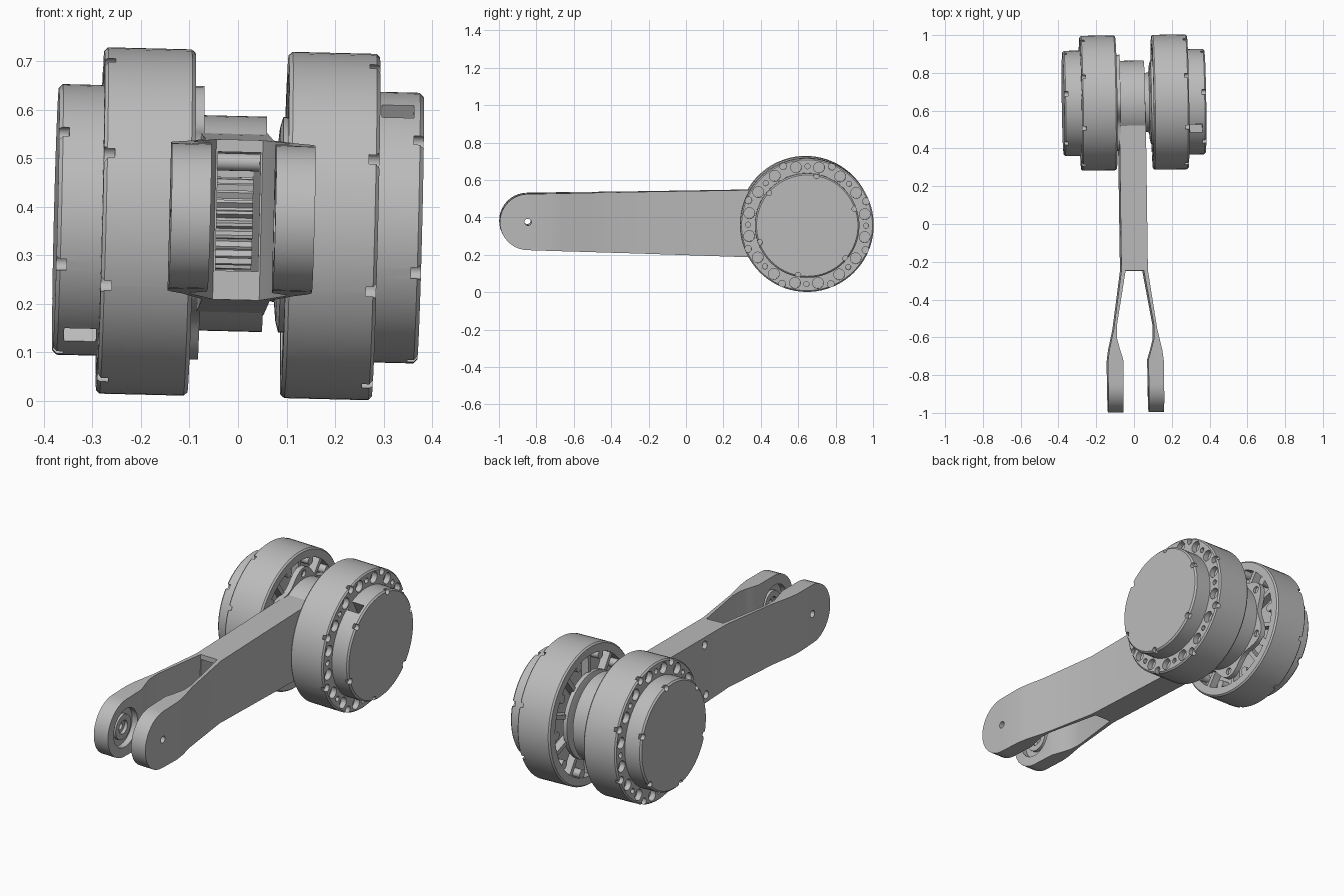
import bpy
import bmesh
from math import sin, cos, pi, radians
from mathutils import Matrix

if "Cube" in bpy.data.objects:
    bpy.data.objects.remove(bpy.data.objects["Cube"], do_unlink=True)

grey = bpy.data.materials.new("machined_grey")
grey.use_nodes = True
grey.diffuse_color = (0.5, 0.5, 0.5, 1)
grey.node_tree.nodes["Principled BSDF"].inputs["Base Color"].default_value = (0.5, 0.5, 0.5, 1)

parts = []
ARM_X = -0.013   # the link sits slightly off centre between the motors
PIN_Y = -1.49    # fork pin, measured from the motor axis


def make(name, bm, part=True):
    bmesh.ops.remove_doubles(bm, verts=bm.verts, dist=1e-5)
    bmesh.ops.recalc_face_normals(bm, faces=bm.faces)
    mesh = bpy.data.meshes.new(name)
    bm.to_mesh(mesh)
    bm.free()
    mesh.materials.append(grey)
    obj = bpy.data.objects.new(name, mesh)
    bpy.context.collection.objects.link(obj)
    if part:
        parts.append(obj)
    return obj


def lathe(bm, profile, y=0, z=0, steps=72):
    """Turn an (x, radius) profile around an axis parallel to x."""
    verts = [bm.verts.new((x, y + r, z)) for x, r in profile]
    edges = [bm.edges.new(pair) for pair in zip(verts, verts[1:])]
    bmesh.ops.spin(bm, geom=verts + edges, axis=(1, 0, 0), cent=(0, y, z),
                   angle=2 * pi, steps=steps)


def rod(bm, x0, x1, r, y=0, z=0, steps=20):
    lathe(bm, [(x0, 0), (x0, r), (x1, r), (x1, 0)], y, z, steps)


def polar_rods(bm, x0, x1, r, ring, angles, steps=16):
    for a in angles:
        rod(bm, x0, x1, r, ring * cos(radians(a)), ring * sin(radians(a)), steps)


def box(bm, centre, size, turn=0):
    m = Matrix.Rotation(radians(turn), 4, 'X') @ Matrix.Translation(centre)
    bmesh.ops.create_cube(bm, size=1, matrix=m @ Matrix.Diagonal((*size, 1)))


def prism(bm, points, place, lo, hi):
    """Extrude a 2D outline; place(u, v, w) gives the 3D position."""
    ends = [[bm.verts.new(place(u, v, w)) for u, v in points] for w in (lo, hi)]
    bm.faces.new(ends[0])
    bm.faces.new(ends[1])
    n = len(points)
    for i in range(n):
        j = (i + 1) % n
        bm.faces.new((ends[0][i], ends[0][j], ends[1][j], ends[1][i]))


def combine(obj, bm, operation='DIFFERENCE'):
    tool = make("cutter", bm, part=False)
    tool.hide_render = True
    mod = obj.modifiers.new("cut", 'BOOLEAN')
    mod.operation, mod.solver, mod.object = operation, 'EXACT', tool
    bpy.context.view_layer.objects.active = obj
    bpy.ops.object.modifier_apply(modifier=mod.name)
    bpy.data.objects.remove(tool, do_unlink=True)


def side_plane(u, v, w):
    return (w, u, v)


# Motors: housing, back cap and spoked inner face on each side
for s, side in ((1, "left"), (-1, "right")):
    bm = bmesh.new()
    lathe(bm, [(s * x, r) for x, r in (
        (0.1, 0), (0.1, 0.17), (0.14, 0.17), (0.14, 0.31), (0.096, 0.31), (0.096, 0.35),
        (0.104, 0.357), (0.277, 0.357), (0.284, 0.35), (0.284, 0))], steps=80)
    housing = make(side + "_motor_housing", bm)
    bm = bmesh.new()
    eighths = [45 * i for i in range(8)]
    polar_rods(bm, s * 0.255, s * 0.3, 0.029, 0.315,
               [a + d for a in eighths for d in (-11.25, 11.25)])
    polar_rods(bm, s * 0.265, s * 0.3, 0.014, 0.315, eighths, 12)
    polar_rods(bm, s * 0.262, s * 0.3, 0.019, 0.341, [a + 22.5 for a in eighths])
    combine(housing, bm)

    # Back cap with rim notches and one flat
    bm = bmesh.new()
    lathe(bm, [(s * x, r) for x, r in (
        (0.27, 0), (0.27, 0.279), (0.368, 0.279), (0.376, 0.271), (0.376, 0))], steps=80)
    cap = make(side + "_motor_cap", bm)
    bm = bmesh.new()
    polar_rods(bm, s * 0.355, s * 0.39, 0.015, 0.27, [80 + 60 * i for i in range(6)])
    combine(cap, bm)
    bm = bmesh.new()
    box(bm, (s * 0.322, 0.294, 0), (0.066, 0.2, 0.05), turn=s * 121)
    bmesh.ops.scale(bm, vec=(1, 1, 1), verts=bm.verts)
    combine(cap, bm)

    # Radial ribs and rim screws in the recess of the inner face
    bm = bmesh.new()
    for i in range(10):
        box(bm, (s * 0.122, 0.24, 0), (0.044, 0.16, 0.022), turn=36 * i + 18)
    polar_rods(bm, s * 0.098, s * 0.142, 0.022, 0.292, [36 * i for i in range(10)])
    make(side + "_motor_ribs", bm)

# Bearing on the left motor
bm = bmesh.new()
lathe(bm, [(0.04, 0), (0.04, 0.15), (0.078, 0.16), (0.082, 0.2), (0.088, 0.222),
           (0.11, 0.222), (0.11, 0)])
make("left_bearing", bm)

# Lobed mounting plate on the right motor
bm = bmesh.new()
lobes = []
for i in range(96):
    a = 2 * pi * i / 96
    r = 0.255 + 0.027 * cos(6 * (a - pi / 2))
    lobes.append((r * cos(a), r * sin(a)))
prism(bm, lobes, side_plane, -0.104, -0.076)
plate = make("right_mounting_plate", bm)
bm = bmesh.new()
polar_rods(bm, -0.09, -0.06, 0.018, 0.25, [30 + 60 * i for i in range(6)])
combine(plate, bm)

# Link arm: side outline crossed with the forked plan outline
outline = [(PIN_Y + 0.15 * cos(radians(a)), 0.15 * sin(radians(a)))
           for a in range(90, 271, 9)]
outline += [(-0.29, -0.18), (0, -0.187), (0, 0.187), (-0.29, 0.18)]
bm = bmesh.new()
prism(bm, outline, side_plane, ARM_X - 0.2, ARM_X + 0.2)
arm = make("link_arm", bm)
half = [(0.07, 0.1), (0.07, -0.89), (0.115, -1.2), (0.14, -1.31), (0.148, -1.37),
        (0.148, -1.7), (0.067, -1.7), (0.067, -1.36), (0.085, -1.3), (0.098, -1.25),
        (0.098, -1.18), (0.048, -0.89)]
bm = bmesh.new()
prism(bm, half + [(-x, y) for x, y in reversed(half)],
      lambda u, v, w: (u + ARM_X, v, w), -0.3, 0.3)
combine(arm, bm, 'INTERSECT')
bm = bmesh.new()
rod(bm, ARM_X - 0.067, ARM_X + 0.067, 0.222, steps=72)
combine(arm, bm, 'UNION')

# Belt channel, pin holes, bearing seats and side screw holes
bm = bmesh.new()
box(bm, (ARM_X, -0.48, 0.017), (0.088, 1.24, 0.245))
combine(arm, bm)
bm = bmesh.new()
rod(bm, ARM_X - 0.097, ARM_X + 0.097, 0.1, PIN_Y, 0, 40)
combine(arm, bm)
bm = bmesh.new()
rod(bm, ARM_X - 0.2, ARM_X + 0.2, 0.018, PIN_Y)
for z in (-0.13, 0.13):
    rod(bm, -0.12, -0.06, 0.02, -0.7, z)
combine(arm, bm)

# Bearing rings in the fork
bm = bmesh.new()
for s in (-1, 1):
    a, b = ARM_X + s * 0.08, ARM_X + s * 0.099
    lathe(bm, [(a, 0.035), (a, 0.065), (b, 0.065), (b, 0.035), (a, 0.035)], PIN_Y, 0, 40)
make("fork_bearing_rings", bm)

# Toothed pulley and cross bar inside the channel
bm = bmesh.new()
teeth = []
for i in range(96):
    a, r = 2 * pi * i / 96, 0.096 if i % 4 < 2 else 0.084
    teeth.append((r * cos(a), r * sin(a)))
prism(bm, teeth, side_plane, ARM_X - 0.042, ARM_X + 0.042)
make("belt_pulley", bm)
bm = bmesh.new()
rod(bm, ARM_X - 0.05, ARM_X + 0.05, 0.018, -0.75, 0.12)
make("channel_cross_bar", bm)

# Smooth shading and the slight lean of the whole assembly
pose = (Matrix.Translation((0, 0.643, 0.365)) @ Matrix.Rotation(radians(0.8), 4, 'Z')
        @ Matrix.Rotation(radians(1.4), 4, 'Y') @ Matrix.Rotation(radians(-0.5), 4, 'X'))
for obj in parts:
    bpy.ops.object.select_all(action='DESELECT')
    obj.select_set(True)
    bpy.context.view_layer.objects.active = obj
    bpy.ops.object.shade_smooth_by_angle(angle=radians(30))
    obj.matrix_world = pose
